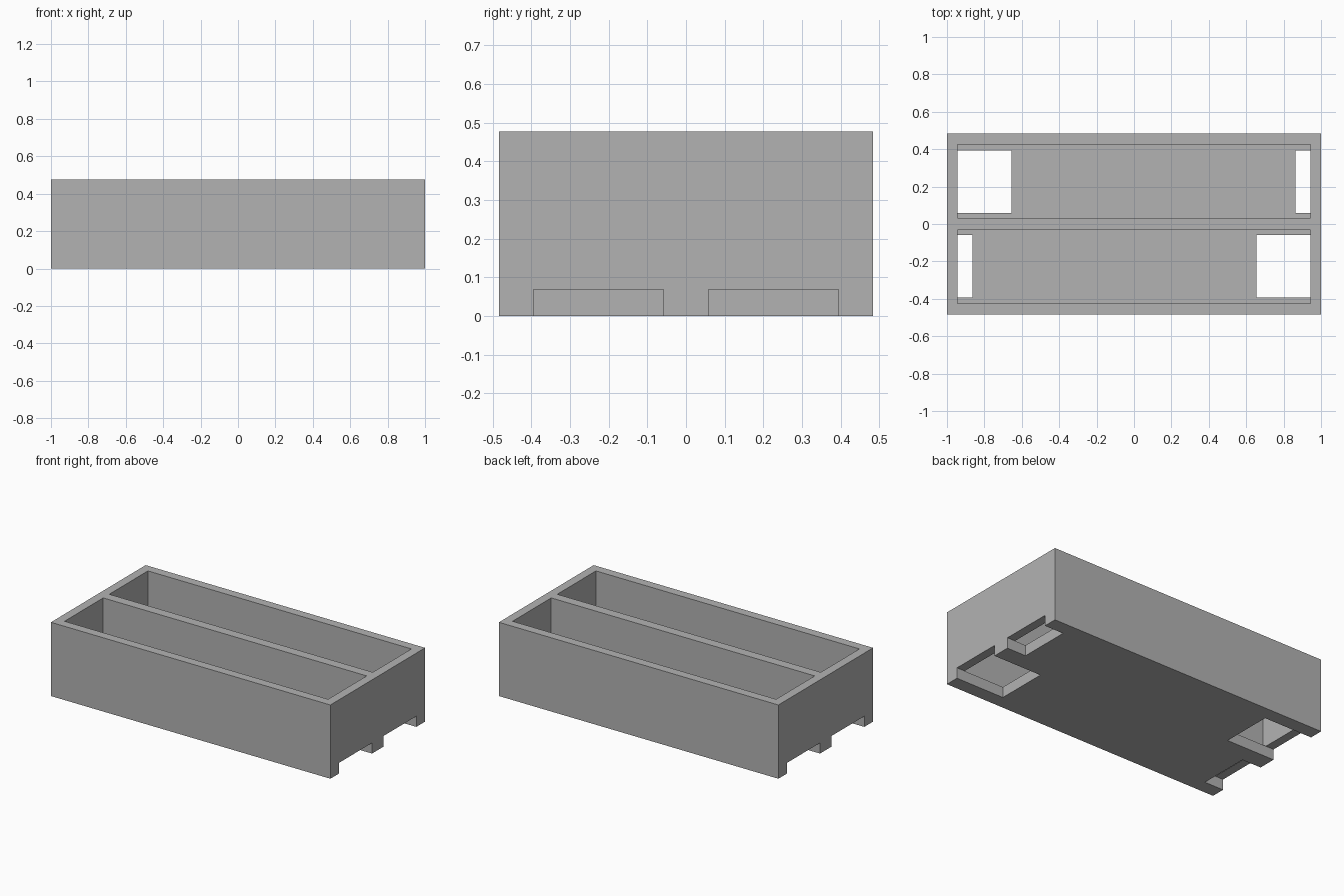
import bpy
import bmesh

cube = bpy.data.objects.get("Cube")
if cube:
    bpy.data.objects.remove(cube, do_unlink=True)

HALF_X, HALF_Y, HEIGHT = 1.0, 0.484, 0.477
FLOOR = 0.069                       # floor thickness and notch height
IN_X = 0.943                        # inner face of the end walls
BAY_Y = (0.031, 0.426)              # compartment, from divider to side wall
NOTCH_Y = (0.058, 0.394)            # notch, slightly narrower than the bay
SHORT, LONG = 0.864, 0.655          # inner ends of the short and long notches
OVER = 0.1                          # cutter overshoot

grey = bpy.data.materials.new("grey")
grey.use_nodes = True
grey.diffuse_color = (0.45, 0.45, 0.45, 1)
bsdf = next(n for n in grey.node_tree.nodes if n.type == 'BSDF_PRINCIPLED')
bsdf.inputs["Base Color"].default_value = grey.diffuse_color


def box(name, xs, ys, zs):
    """Box spanning the given ranges on each axis."""
    bm = bmesh.new()
    bmesh.ops.create_cube(bm, size=1)
    for v in bm.verts:
        v.co = [max(r) if c > 0 else min(r) for c, r in zip(v.co, (xs, ys, zs))]
    mesh = bpy.data.meshes.new(name)
    bm.to_mesh(mesh)
    bm.free()
    obj = bpy.data.objects.new(name, mesh)
    bpy.context.collection.objects.link(obj)
    return obj


def cut(body, cutter):
    """Subtract a cutter, apply the result and discard the cutter."""
    cutter.hide_render = True
    mod = body.modifiers.new("cut", 'BOOLEAN')
    mod.operation = 'DIFFERENCE'
    mod.solver = 'EXACT'
    mod.object = cutter
    bpy.context.view_layer.objects.active = body
    bpy.ops.object.modifier_apply(modifier=mod.name)
    bpy.data.objects.remove(cutter, do_unlink=True)


# Solid body
tray = box("divided_tray", (-HALF_X, HALF_X), (-HALF_Y, HALF_Y), (0, HEIGHT))
tray.data.materials.append(grey)

# Two open compartments; each has a short notch at one end and a long one
# at the other, swapped between the compartments
for side in (-1, 1):
    bay = [side * y for y in BAY_Y]
    notch = [side * y for y in NOTCH_Y]
    cut(tray, box("bay_cutter", (-IN_X, IN_X), bay, (FLOOR, HEIGHT + OVER)))
    for end, depth in ((side, SHORT), (-side, LONG)):
        cut(tray, box("notch_cutter", (end * depth, end * (HALF_X + OVER)),
                      notch, (-OVER, FLOOR)))

for poly in tray.data.polygons:
    poly.use_smooth = False
    poly.material_index = 0
